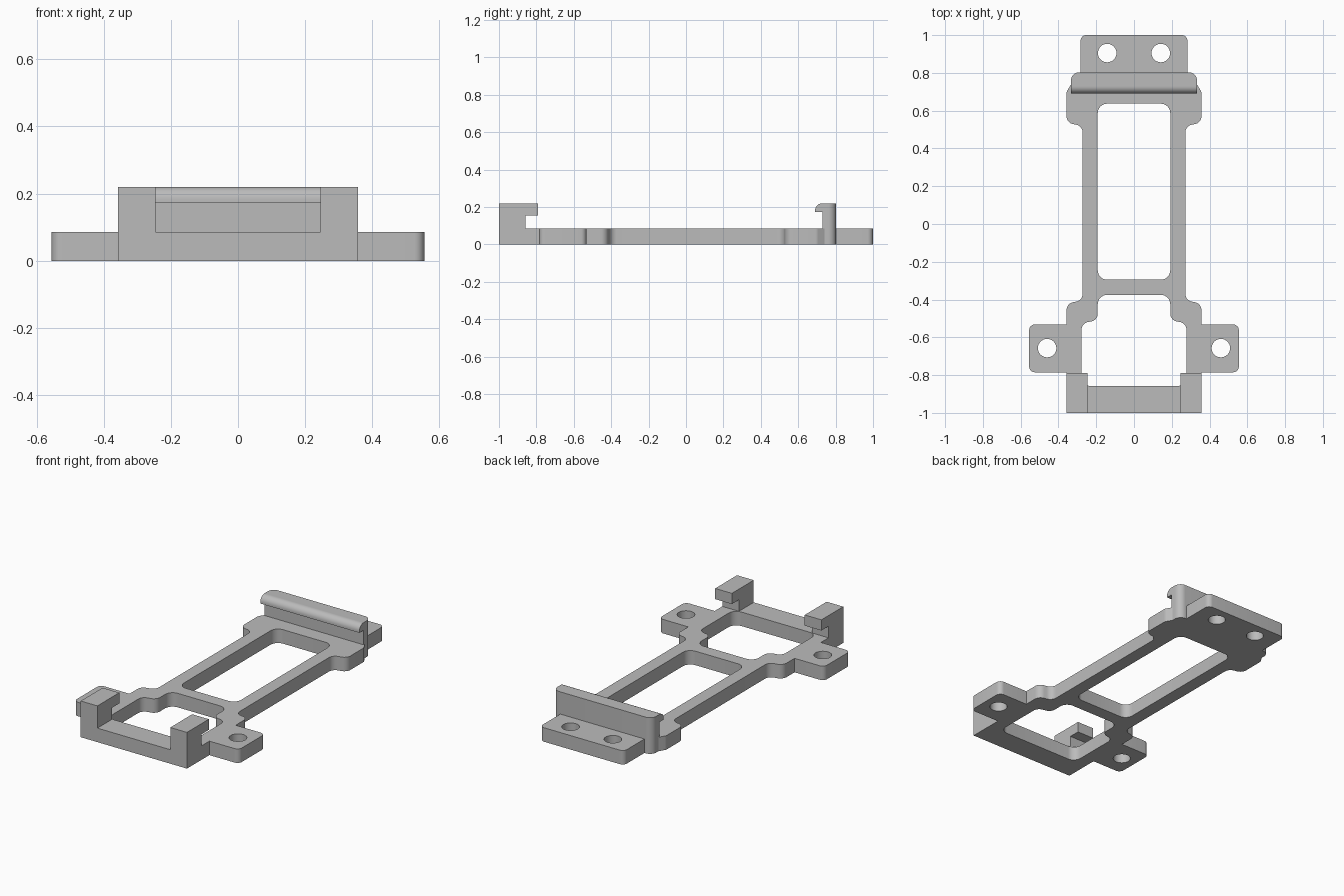
import bpy
import math
from mathutils import Matrix, Vector

if "Cube" in bpy.data.objects:
    bpy.data.objects.remove(bpy.data.objects["Cube"], do_unlink=True)

T = 0.085      # plate thickness
TOP = 0.22     # height of hooks and clip

grey = bpy.data.materials.new("plain grey")
grey.use_nodes = True
grey.diffuse_color = (0.5, 0.5, 0.5, 1)
grey.node_tree.nodes["Principled BSDF"].inputs["Base Color"].default_value = (0.5, 0.5, 0.5, 1)


def rounded(corners, steps=8):
    """Closed outline from (x, y, radius) corners, with each corner filleted."""
    pts = []
    for i, (x, y, r) in enumerate(corners):
        p = Vector((x, y))
        if r == 0:
            pts.append(p)
            continue
        a = (Vector(corners[i - 1][:2]) - p).normalized()
        b = (Vector(corners[(i + 1) % len(corners)][:2]) - p).normalized()
        half = a.angle(b) / 2
        start, end = p + a * r / math.tan(half), p + b * r / math.tan(half)
        centre = p + (a + b).normalized() * r / math.sin(half)
        u, v = start - centre, end - centre
        sweep = u.angle(v)
        for k in range(steps + 1):
            t = k / steps
            pts.append(centre + (u * math.sin((1 - t) * sweep) + v * math.sin(t * sweep)) / math.sin(sweep))
    return pts


def mirrored(half):
    """Complete a right-hand half outline with its mirror image."""
    return half + [(-x, y, r) for x, y, r in reversed(half)]


def circle(x, y, r, n=32):
    return [Vector((x + r * math.cos(2 * math.pi * i / n), y + r * math.sin(2 * math.pi * i / n)))
            for i in range(n)]


def prism(name, loops, low, high, along_x=False):
    """Extrude outlines (the first is outer, others are holes) along z, or along x."""
    curve = bpy.data.curves.new(name + " outline", "CURVE")
    curve.dimensions = "2D"
    curve.fill_mode = "BOTH"
    curve.extrude = (high - low) / 2
    for loop in loops:
        spline = curve.splines.new("POLY")
        spline.points.add(len(loop) - 1)
        for point, p in zip(spline.points, loop):
            point.co = (p.x, p.y, 0, 1)
        spline.use_cyclic_u = True
    temp = bpy.data.objects.new(name + " outline", curve)
    bpy.context.collection.objects.link(temp)
    bpy.context.view_layer.update()
    mesh = bpy.data.meshes.new_from_object(temp.evaluated_get(bpy.context.evaluated_depsgraph_get()))
    bpy.data.objects.remove(temp, do_unlink=True)

    mesh.transform(Matrix.Translation((0, 0, (low + high) / 2)))
    if along_x:
        mesh.transform(Matrix(((0, 0, 1, 0), (1, 0, 0, 0), (0, 1, 0, 0), (0, 0, 0, 1))))
    import bmesh
    bm = bmesh.new()
    bm.from_mesh(mesh)
    bmesh.ops.remove_doubles(bm, verts=bm.verts, dist=0.0001)
    bmesh.ops.recalc_face_normals(bm, faces=bm.faces)
    bm.to_mesh(mesh)
    bm.free()
    mesh.materials.clear()
    mesh.materials.append(grey)
    mesh.shade_smooth()
    mesh.set_sharp_from_angle(angle=math.radians(30))
    obj = bpy.data.objects.new(name, mesh)
    bpy.context.collection.objects.link(obj)
    return obj


# Base plate: outer edge, two windows and four screw holes
edge = mirrored([
    (0.283, 1.0, 0.03), (0.283, 0.803, 0),
    (0.333, 0.803, 0.042), (0.333, 0.74, 0), (0.357, 0.70, 0.03),
    (0.357, 0.535, 0.042), (0.272, 0.52, 0.042),
    (0.272, -0.405, 0.042), (0.357, -0.42, 0.042),
    (0.357, -0.532, 0), (0.555, -0.532, 0.03),
    (0.555, -0.785, 0.03), (0.357, -0.785, 0), (0.357, -1.0, 0)])
long_window = mirrored([(0.192, 0.637, 0.05), (0.192, -0.295, 0.05)])
front_window = mirrored([
    (0.192, -0.375, 0.05), (0.192, -0.51, 0.042),
    (0.278, -0.525, 0.042), (0.278, -0.858, 0.05)])
holes = [circle(side * x, y, 0.049) for side in (-1, 1) for x, y in ((0.142, 0.905), (0.46, -0.657))]
prism("base_plate", [rounded(edge), rounded(long_window), rounded(front_window)] + holes, 0, T)

# Front corner hooks, overhanging towards the back
hook = rounded([(-1, T, 0), (-0.858, T, 0), (-0.858, 0.155, 0),
                (-0.79, 0.155, 0), (-0.79, TOP, 0), (-1, TOP, 0)])
for name, x in (("right_hook", -0.357), ("left_hook", 0.245)):
    prism(name, [hook], x, x + 0.112, along_x=True)

# Rear clip: upright wall with rounded back corners, and a curved lip
wall = mirrored([(0.333, 0.803, 0.042), (0.333, 0.73, 0)])
prism("clip_wall", [rounded(wall)], T, TOP)
lip = rounded([(0.73, 0.173, 0), (0.69, 0.173, 0), (0.69, TOP, 0.038), (0.73, TOP, 0)])
prism("clip_lip", [lip], -0.333, 0.333, along_x=True)
